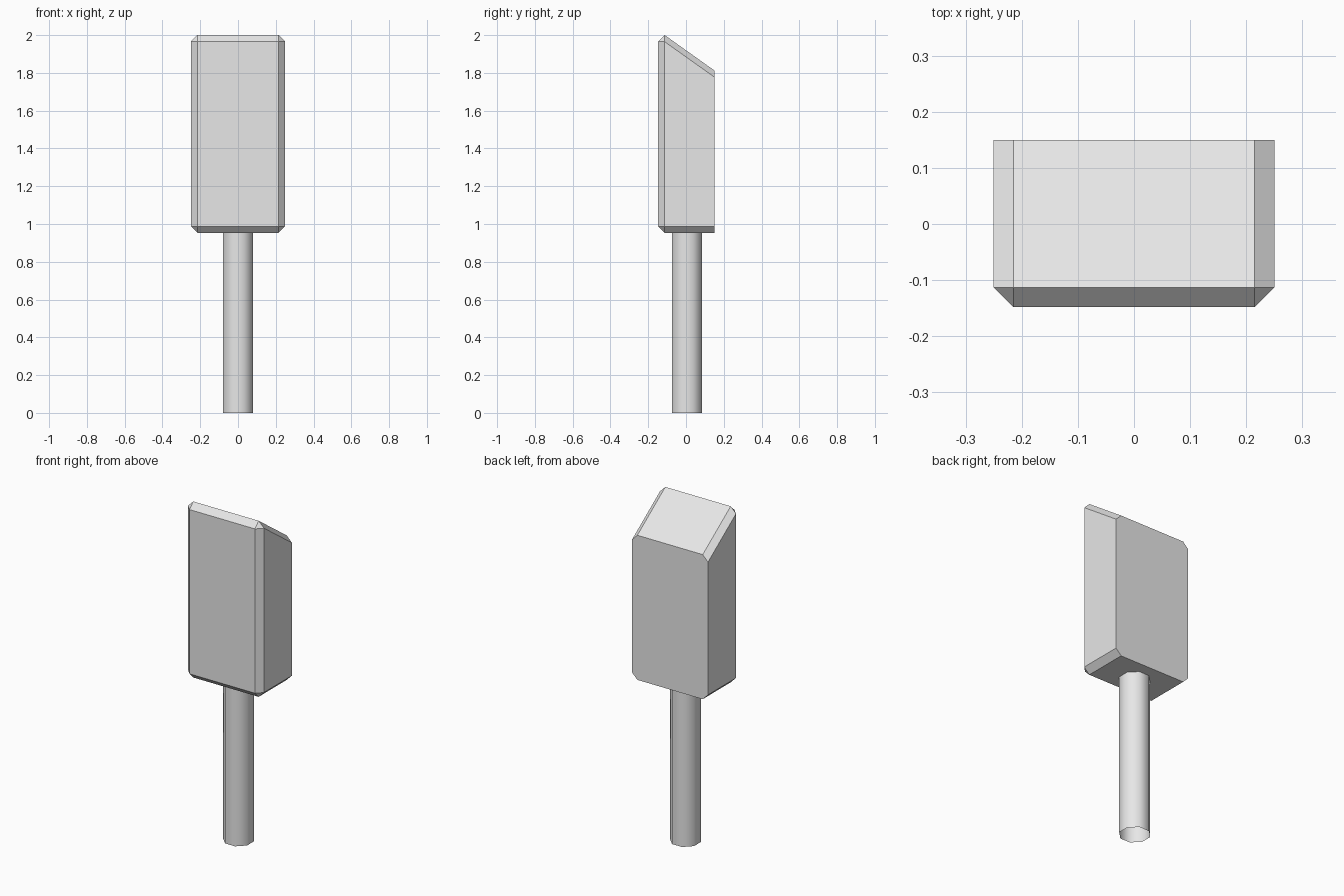
import bpy
import bmesh
import math

cube = bpy.data.objects.get("Cube")
if cube:
    bpy.data.objects.remove(cube, do_unlink=True)

grey = bpy.data.materials.new("plain grey")
grey.use_nodes = True
grey.diffuse_color = (0.8, 0.8, 0.8, 1)
grey.node_tree.nodes["Principled BSDF"].inputs["Base Color"].default_value = (0.8, 0.8, 0.8, 1)


def finish(name, bm, smooth=False):
    bmesh.ops.recalc_face_normals(bm, faces=bm.faces)
    mesh = bpy.data.meshes.new(name)
    bm.to_mesh(mesh)
    bm.free()
    mesh.materials.append(grey)
    mesh.polygons.foreach_set("use_smooth", [smooth] * len(mesh.polygons))
    obj = bpy.data.objects.new(name, mesh)
    bpy.context.collection.objects.link(obj)
    return obj


# Head: block with a chamfered front and sides, a flat back and a sloping top
HALF_W, CHAMFER = 0.25, 0.035
FRONT, BACK = -0.148, 0.15
BOTTOM, TOP, DROP = 0.953, 2.0, 0.187
inner = HALF_W - CHAMFER


def outline(y, drop):
    top = TOP - drop
    right = [(inner, BOTTOM), (HALF_W, BOTTOM + CHAMFER),
             (HALF_W, top - CHAMFER), (inner, top)]
    left = [(-x, z) for x, z in reversed(right)]
    return [(x, y, z) for x, z in right + left]


bm = bmesh.new()
face_corners = [(sx * inner, FRONT, z) for sx in (-1, 1)
                for z in (BOTTOM + CHAMFER, TOP - CHAMFER)]
points = face_corners + outline(FRONT + CHAMFER, 0) + outline(BACK, DROP)
bmesh.ops.convex_hull(bm, input=[bm.verts.new(p) for p in points])
bmesh.ops.dissolve_limit(bm, angle_limit=math.radians(1),
                         verts=bm.verts, edges=bm.edges)
finish("head", bm)

# Handle: open eight-sided tube, smooth shaded
bm = bmesh.new()
bmesh.ops.create_cone(bm, cap_ends=False, segments=8, radius1=0.0855,
                      radius2=0.0855, depth=0.96)
turn = math.radians(22.5)
if any(abs(v.co.x) < 0.001 for v in bm.verts):
    for v in bm.verts:
        x, y = v.co.x, v.co.y
        v.co.x = x * math.cos(turn) - y * math.sin(turn)
        v.co.y = x * math.sin(turn) + y * math.cos(turn)
bmesh.ops.translate(bm, verts=bm.verts, vec=(0, 0.005, 0.48))
finish("handle", bm, smooth=True)
